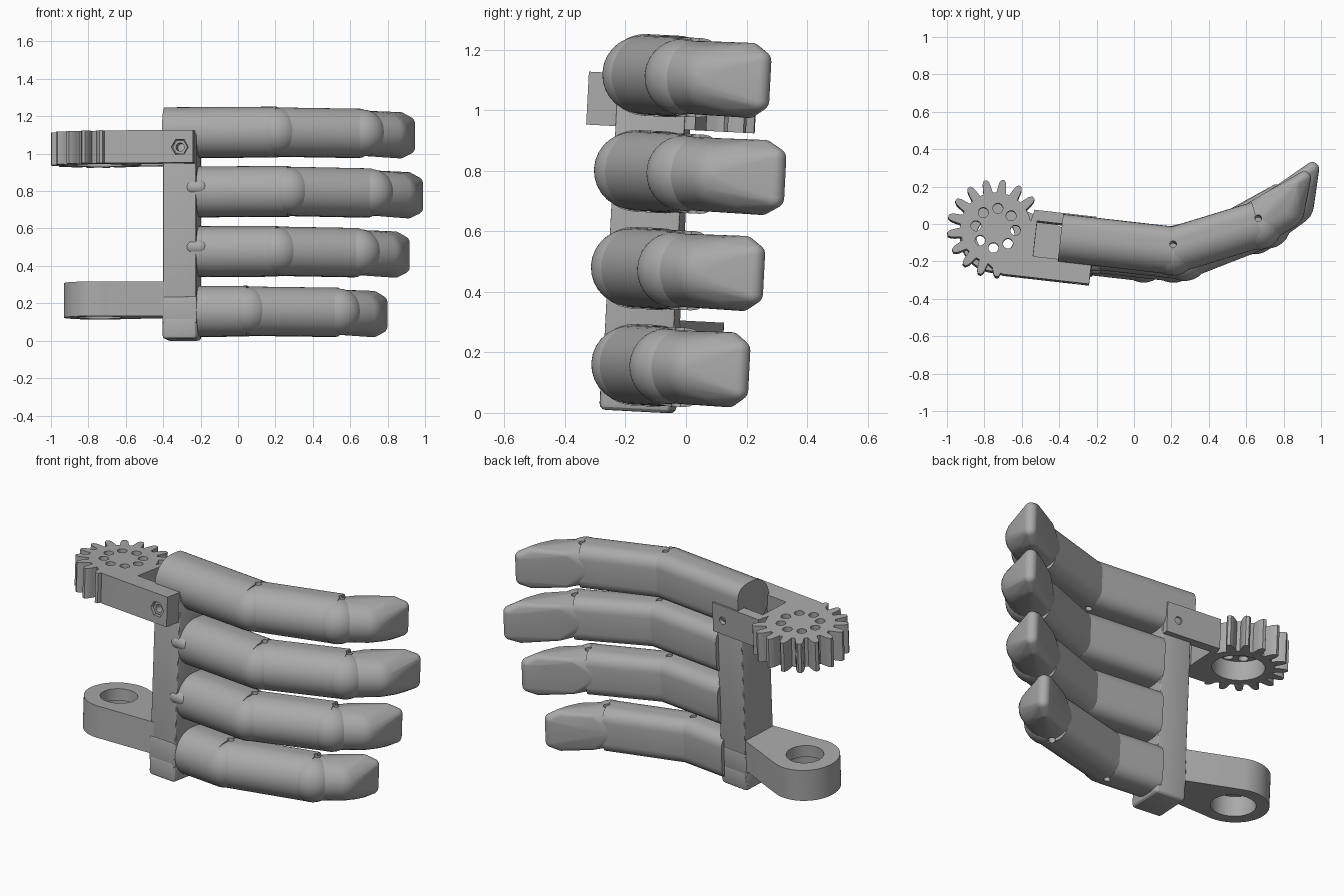
import bpy, bmesh
from math import sin, cos, pi, radians
from mathutils import Matrix, Vector

if "Cube" in bpy.data.objects:
    bpy.data.objects.remove(bpy.data.objects["Cube"])

grey = bpy.data.materials.new("plain grey")
grey.use_nodes = True
grey.diffuse_color = (0.4, 0.4, 0.4, 1)
grey.node_tree.nodes["Principled BSDF"].inputs["Base Color"].default_value = (0.4, 0.4, 0.4, 1)

# The whole hand is turned slightly about z and leans a little backwards
POSE = Matrix.Rotation(radians(-3), 4, 'X') @ Matrix.Rotation(radians(-6.5), 4, 'Z')
parts = []


def finish(name, bm):
    bmesh.ops.recalc_face_normals(bm, faces=bm.faces)
    mesh = bpy.data.meshes.new(name)
    bm.to_mesh(mesh)
    bm.free()
    mesh.materials.append(grey)
    ob = bpy.data.objects.new(name, mesh)
    bpy.context.collection.objects.link(ob)
    ob.matrix_world = POSE
    parts.append(ob)
    return ob


def prism(name, outline, height, matrix, bevel=0):
    """Extrude a flat outline along the z axis of the matrix."""
    bm = bmesh.new()
    face = bm.faces.new([bm.verts.new((x, y, 0)) for x, y in outline])
    top = bmesh.ops.extrude_face_region(bm, geom=[face])["geom"]
    bmesh.ops.translate(bm, vec=(0, 0, height),
                        verts=[v for v in top if isinstance(v, bmesh.types.BMVert)])
    if bevel:
        bmesh.ops.bevel(bm, geom=bm.edges[:], offset=bevel, segments=3,
                        profile=0.5, affect='EDGES')
    bm.transform(matrix)
    return finish(name, bm)


def box(name, low, high, bevel=0):
    (x0, y0, z0), (x1, y1, z1) = low, high
    return prism(name, [(x0, y0), (x1, y0), (x1, y1), (x0, y1)], z1 - z0,
                 Matrix.Translation((0, 0, z0)), bevel)


def arc(radius, start, end, count, cx=0, cy=0):
    steps = [radians(start + (end - start) * i / count) for i in range(count + 1)]
    return [(cx + radius * cos(a), cy + radius * sin(a)) for a in steps]


def rod(name, radius, base, length, turn=Matrix(), sides=32):
    return prism(name, arc(radius, 0, 360, sides)[:-1], length, Matrix.Translation(base) @ turn)


def cut(target, cutters):
    """Subtract the cutters for good, then discard them."""
    for c in cutters:
        mod = target.modifiers.new("cut", 'BOOLEAN')
        mod.operation = 'DIFFERENCE'
        mod.solver = 'EXACT'
        mod.object = c
    bpy.context.view_layer.update()
    graph = bpy.context.evaluated_depsgraph_get()
    mesh = bpy.data.meshes.new_from_object(target.evaluated_get(graph))
    target.modifiers.clear()
    target.data = mesh
    for c in cutters:
        parts.remove(c)
        bpy.data.objects.remove(c)


def ball_points(center, radius):
    rings, sides = 14, 24
    return [Vector(center) + radius * Vector((sin(pi * i / rings) * cos(2 * pi * j / sides),
                                              sin(pi * i / rings) * sin(2 * pi * j / sides),
                                              cos(pi * i / rings)))
            for i in range(rings + 1) for j in range(sides)]


def hull(name, balls):
    """Rounded solid stretched around a set of balls."""
    bm = bmesh.new()
    for center, radius in balls:
        for p in ball_points(center, radius):
            bm.verts.new(p)
    bmesh.ops.remove_doubles(bm, verts=bm.verts, dist=0.0005)
    bmesh.ops.convex_hull(bm, input=bm.verts[:])
    bmesh.ops.delete(bm, geom=[v for v in bm.verts if not v.link_faces], context='VERTS')
    return finish(name, bm)


def phalanx(name, start, angle, length, r):
    """Finger bone: round knuckle side, flat palm side with rounded corners."""
    corner = r * 0.52
    section = (arc(r, 90, 270, 24) + arc(corner, -90, 0, 5, r * 0.35, -r + corner)
               + arc(corner, 0, 90, 5, r * 0.35, r - corner))
    s, c = sin(angle), cos(angle)
    frame = Matrix(((-s, 0, c, start[0]), (c, 0, s, start[1]), (0, 1, 0, start[2]), (0, 0, 0, 1)))
    return prism(name, section, length, frame)


# Fingers: name, height, base, first joint, axis, bend, middle length, tip stretch, tip turn
FINGERS = [("index", 1.108, -0.375, 0.227, -0.168, 23.5, 0.476, 1.0, 0),
           ("middle", 0.79, -0.2, 0.29, -0.172, 28, 0.47, 1.09, 5),
           ("ring", 0.47, -0.2, 0.23, -0.172, 26, 0.455, 1.0, 1),
           ("little", 0.15, -0.215, 0.07, -0.172, 21, 0.5, 0.92, 0)]
for name, z, base, joint, axis, bend, length, stretch, turn in FINGERS:
    a = radians(bend)
    j1 = Vector((joint, axis, z))
    j2 = j1 + length * Vector((cos(a), sin(a), 0))
    lower = phalanx(name + "_finger_base", (base, axis, z), 0, joint - base, 0.135)
    half = a / 2
    knuckle = hull(name + "_finger_knuckle",
                   [(j1 + 0.016 * Vector((sin(half), -cos(half), 0)), 0.127)])
    middle = phalanx(name + "_finger_middle", j1, a, length, 0.131)
    end = hull(name + "_finger_end_joint", [(j2 + 0.018 * Vector((sin(a), -cos(a), 0)), 0.125)])
    swing = Matrix.Rotation(radians(turn), 3, 'Z') * stretch
    balls = [(j2, 0.121), (j2 + swing @ Vector((0.13, 0.09, 0)), 0.112)]
    for side in (-1, 1):
        for x, y, h, r in [(0.02, 0.13, 0.085, 0.025), (0.165, 0.165, 0.05, 0.068),
                           (0.18, 0.23, 0.09, 0.034), (0.22, 0.265, 0.065, 0.036)]:
            balls.append((j2 + swing @ Vector((x, y, 0)) + Vector((0, 0, side * h)), r))
    tip = hull(name + "_fingertip", balls)
    # Pin holes through both joints
    for part, pins in ((lower, [j1]), (knuckle, [j1]), (middle, [j1, j2]), (end, [j2]), (tip, [j2])):
        cut(part, [rod("pin_cutter", 0.018, p + Vector((0, 0.02, -0.2)), 0.4, sides=16)
                   for p in pins])

# Palm bar with its thicker foot and the finger tabs
box("palm_bar", (-0.37, -0.306, 0.02), (-0.19, -0.077, 1.1), 0.006)
box("palm_foot", (-0.373, -0.312, -0.004), (-0.187, -0.073, 0.115), 0.02)
box("palm_foot_collar", (-0.372, -0.31, 0.08), (-0.188, -0.075, 0.222), 0.008)
for z in (0.808, 0.488):
    hull("finger_tab", [((-0.215, -0.272, z), 0.043), ((-0.17, -0.272, z), 0.043)])

# Wrist gear: no teeth where it runs into the bracket
GX, GY, LOW, HIGH = -0.726, -0.163, 0.934, 1.109
TEETH, ROOT = 17, 0.19
pitch = 2 * pi / TEETH
outline = []
for i in range(TEETH):
    toothed = i < 10 or i > TEETH - 3
    for f, r in [(-0.36, ROOT), (-0.26, 0.225), (-0.2, 0.245), (-0.09, 0.26),
                 (0.09, 0.26), (0.2, 0.245), (0.26, 0.225), (0.36, ROOT)]:
        t = radians(87.5) + (i + f) * pitch
        r = r if toothed else ROOT
        outline.append((GX + r * cos(t), GY + r * sin(t)))
gear = prism("wrist_gear", outline, HIGH - LOW, Matrix.Translation((0, 0, LOW)))
# Round recess underneath and a ring of eight holes
cut(gear, [rod("recess_cutter", 0.14, (GX, GY, LOW - 0.05), 0.16)])
cut(gear, [rod("hole_cutter", 0.027, (x, y, LOW), 0.3, sides=20)
           for x, y in arc(0.106, 0, 315, 7, GX, GY)])

# Forked bracket that clasps the top of the palm bar
fork = [(-0.196, -0.404), (-0.196, -0.29), (-0.51, -0.29), (-0.51, -0.1), (-0.196, -0.1),
        (-0.196, -0.042), (-0.53, -0.042), (-0.565, -0.2), (-0.6, -0.295), (-0.7, -0.33),
        (-0.76, -0.345), (-0.7, -0.39), (-0.66, -0.404)]
bracket = prism("wrist_bracket", fork, HIGH - LOW, Matrix.Translation((0, 0, LOW)))
back = Matrix.Rotation(-pi / 2, 4, 'X')
cut(bracket, [rod("bolt_cutter", 0.022, (-0.267, -0.45, 1.018), 0.5, back, 20),
              rod("nut_cutter", 0.046, (-0.267, -0.45, 1.018), 0.08, back, 6)])
nut = rod("bracket_nut", 0.04, (-0.267, -0.39, 1.018), 0.02, back, 6)
cut(nut, [rod("nut_hole_cutter", 0.022, (-0.267, -0.45, 1.018), 0.2, back, 20)])

# Lower wrist hinge ring, stepped on the underside
ring = prism("wrist_ring", arc(0.19, 75, 285, 40, GX, GY) + [(-0.34, -0.305), (-0.34, -0.09)],
             0.185, Matrix.Translation((0, 0, 0.119)))
cut(ring, [rod("ring_hole_cutter", 0.102, (GX, GY, 0), 0.5, sides=48)])
cut(ring, [rod("ring_step_cutter", 0.12, (GX, GY, 0), 0.235, sides=48)])

# Smooth the round surfaces and keep the machined edges crisp
bpy.ops.object.select_all(action='DESELECT')
for ob in parts:
    ob.select_set(True)
bpy.context.view_layer.objects.active = parts[0]
bpy.ops.object.shade_smooth_by_angle(angle=radians(28))
